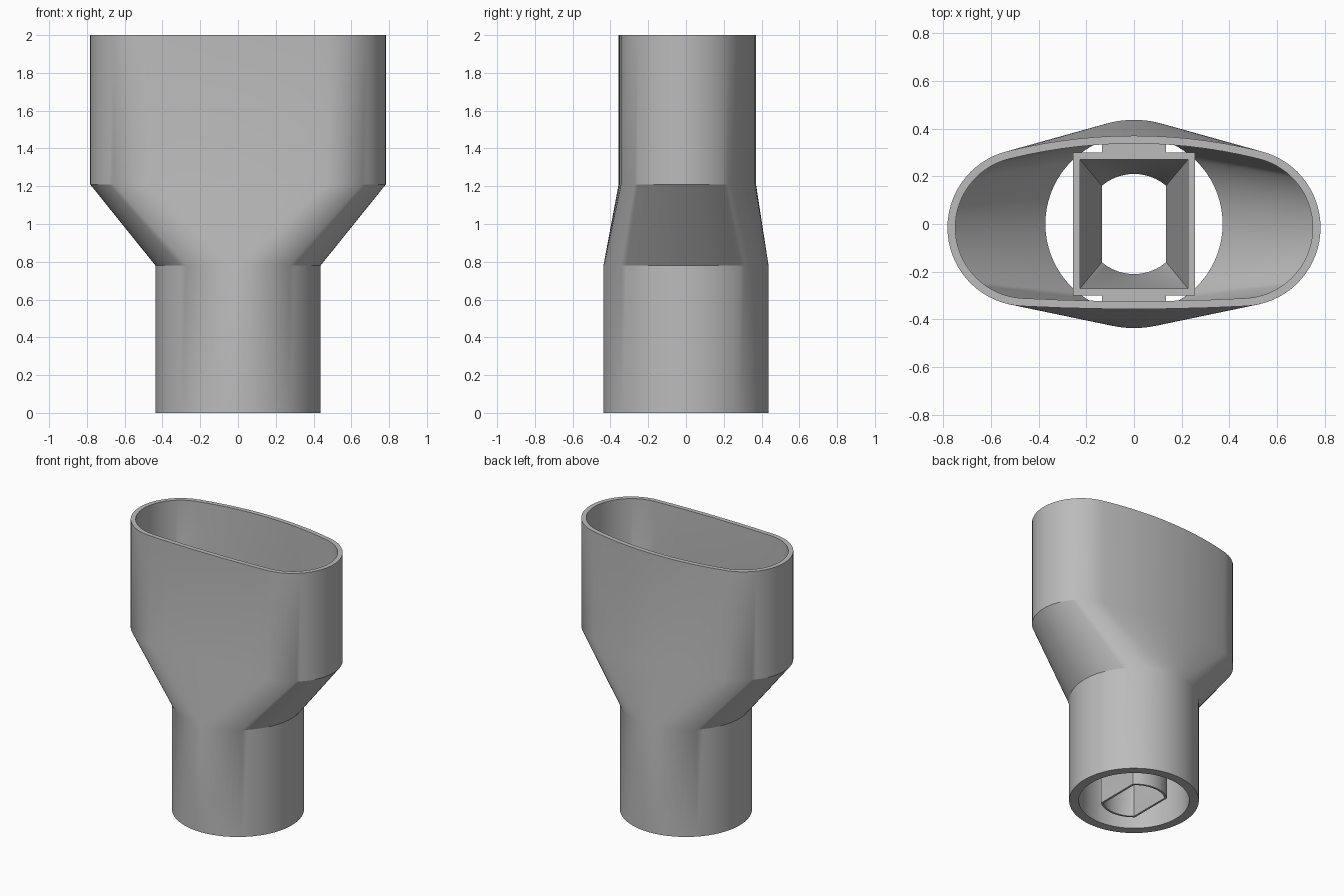
import bpy
import bmesh
from math import sin, cos, radians, sqrt

cube = bpy.data.objects.get("Cube")
if cube:
    bpy.data.objects.remove(cube, do_unlink=True)

# One plain grey material
grey = bpy.data.materials.new("plain grey")
grey.use_nodes = True
grey.diffuse_color = (0.5, 0.5, 0.5, 1)
bsdf = next(n for n in grey.node_tree.nodes if n.type == 'BSDF_PRINCIPLED')
bsdf.inputs["Base Color"].default_value = (0.5, 0.5, 0.5, 1)
bsdf.inputs["Roughness"].default_value = 0.6


def finish(name, bm):
    """Turn a bmesh into a grey object with sharp edges kept."""
    bmesh.ops.recalc_face_normals(bm, faces=bm.faces)
    mesh = bpy.data.meshes.new(name)
    bm.to_mesh(mesh)
    bm.free()
    mesh.materials.append(grey)
    ob = bpy.data.objects.new(name, mesh)
    bpy.context.collection.objects.link(ob)
    bpy.ops.object.select_all(action='DESELECT')
    ob.select_set(True)
    bpy.context.view_layer.objects.active = ob
    bpy.ops.object.shade_smooth_by_angle(angle=radians(25))
    return ob


def closed_loft(name, sections):
    """Skin a list of (outline, z) rings and join the last to the first."""
    bm = bmesh.new()
    rings = [[bm.verts.new((x, y, z)) for x, y in outline] for outline, z in sections]
    for a, b in zip(rings, rings[1:] + rings[:1]):
        for i in range(len(a)):
            j = (i + 1) % len(a)
            bm.faces.new((a[i], a[j], b[j], b[i]))
    return finish(name, bm)


def steps(start, end, n):
    return [start + (end - start) * i / n for i in range(n)]


# Outward directions shared by the round and the oval outlines
BACK, FRONT = 76, 87
ANGLES = (steps(-FRONT, BACK, 32) + steps(BACK, 180 - BACK, 14)
          + steps(180 - BACK, 180 + FRONT, 32) + steps(180 + FRONT, 360 - FRONT, 6))


def circle(r):
    return [(r * cos(radians(a)), r * sin(radians(a))) for a in ANGLES]


def oval(inset):
    """Round ends joined by a bowed back and a nearly flat front."""
    cx, cy, r = 0.453, -0.015, 0.33
    pts = []
    for a in ANGLES:
        c, s = cos(radians(a)), sin(radians(a))
        limit = cos(radians(BACK if s > 0 else FRONT))
        if abs(c) > limit:
            x, y = (cx if c > 0 else -cx) + r * c, cy + r * s
        else:
            big = r + cx / limit
            edge = sqrt(1 - limit * limit)
            x = big * c
            y = cy + (1 if s > 0 else -1) * (r * edge + big * (abs(s) - edge))
        pts.append((x - inset * c, y - inset * s))
    return pts


# Outer shell: round neck flaring to an oval mouth
NECK, SHOULDER, TOP = 0.78, 1.21, 2.0
closed_loft("outer_shell", [
    (circle(0.437), 0), (circle(0.437), NECK),
    (oval(0), SHOULDER), (oval(0), TOP),
    (oval(0.033), TOP), (oval(0.033), SHOULDER),
    (circle(0.372), NECK), (circle(0.372), 0)])


def four_sided(hx, hy, r=None):
    """Rectangle, or with r a circle cut by two flats; 12 points per side."""
    n = 12
    pts = [(hx, y) for y in steps(-hy, hy, n)]
    for x in steps(hx, -hx, n):
        pts.append((x, sqrt(r * r - x * x) if r else hy))
    return pts + [(-x, -y) for x, y in pts]


def flat_tube(hx, r):
    return four_sided(hx, sqrt(r * r - hx * hx), r)


# Inner funnel: rectangular mouth narrowing to a flat-sided tube
RIM, MOUTH, THROAT = 0.95, 0.78, 0.35
closed_loft("inner_funnel", [
    (flat_tube(0.15, 0.225), 0), (flat_tube(0.15, 0.225), THROAT),
    (four_sided(0.257, 0.30), MOUTH), (four_sided(0.257, 0.30), RIM),
    (four_sided(0.226, 0.27), RIM), (four_sided(0.226, 0.27), MOUTH),
    (flat_tube(0.135, 0.21), THROAT), (flat_tube(0.135, 0.21), 0)])

# Bridges holding the funnel to the shell
for name, side in (("front_bridge", -1), ("back_bridge", 1)):
    bm = bmesh.new()
    bmesh.ops.create_cube(bm, size=1)
    bmesh.ops.scale(bm, vec=(0.27, 0.095, 0.25), verts=bm.verts)
    bmesh.ops.translate(bm, vec=(0, side * 0.3375, MOUTH + 0.04), verts=bm.verts)
    finish(name, bm)
